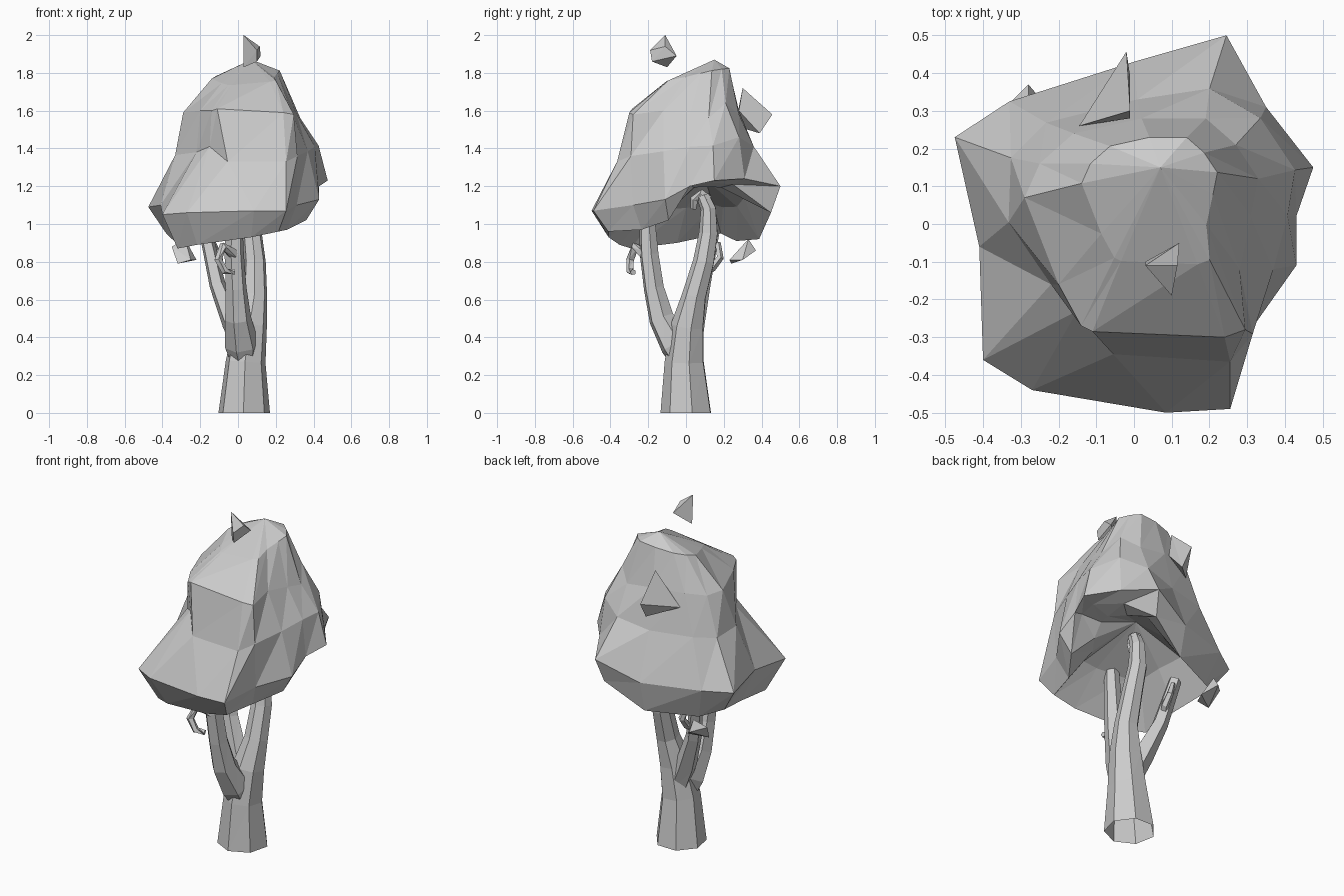
import bpy, bmesh, math
from mathutils import Vector


def finish(name, bm):
    bmesh.ops.recalc_face_normals(bm, faces=bm.faces)
    me = bpy.data.meshes.new(name)
    bm.to_mesh(me)
    bm.free()
    ob = bpy.data.objects.new(name, me)
    bpy.context.collection.objects.link(ob)
    return ob


def bridge(bm, a, b):
    n = len(a)
    for i in range(n):
        j = (i + 1) % n
        bm.faces.new((a[i], a[j], b[j]))
        bm.faces.new((a[i], b[j], b[i]))


def fan(bm, ring, tip):
    v = bm.verts.new(tip)
    for i in range(len(ring)):
        bm.faces.new((ring[i], ring[(i + 1) % len(ring)], v))


def limb(name, path, sides):
    """Faceted tube, open at its root; path holds (x, y, z, radius)."""
    bm = bmesh.new()
    pts = [Vector(p[:3]) for p in path]
    rings = []
    for k, p in enumerate(pts):
        t = (pts[min(k + 1, len(pts) - 1)] - pts[max(k - 1, 0)]).normalized()
        if k == 0 and p.z == 0:
            t = Vector((0, 0, 1))
        u = (Vector((1, 0, 0)) - t * t.x).normalized()
        w = t.cross(u)
        ring = []
        for i in range(sides):
            a = 2 * math.pi * i / sides + 0.2
            ring.append(bm.verts.new(p + path[k][3] * (u * math.cos(a) + w * math.sin(a))))
        rings.append(ring)
    for a, b in zip(rings, rings[1:]):
        bridge(bm, a, b)
    bm.faces.new(rings[-1])
    return finish(name, bm)


def chunk(name, pts):
    bm = bmesh.new()
    for p in pts:
        bm.verts.new(p)
    bmesh.ops.convex_hull(bm, input=bm.verts)
    return finish(name, bm)


# Trunk and main branches
limb("trunk", [(.032, .005, 0, .14), (.04, -.005, .27, .108), (.065, .01, .46, .09),
               (.09, .045, .62, .066), (.09, .095, .8, .058), (.075, .12, .95, .052),
               (.075, .12, 1.08, .042), (.07, .09, 1.15, .035)], 7)
limb("front_branch", [(.035, .0, .24, .06), (.02, -.05, .36, .09), (0, -.13, .5, .07),
                      (-.01, -.17, .66, .056), (-.02, -.195, .84, .052),
                      (-.02, -.21, 1.1, .04)], 6)
limb("left_branch", [(.04, .02, .32, .06), (-.03, .04, .48, .06), (-.11, .085, .68, .045),
                     (-.17, .14, .95, .036)], 5)

# Curled twigs
limb("front_twig", [(-.02, -.22, .84, .03), (-.08, -.27, .88, .024), (-.105, -.295, .81, .022),
                    (-.07, -.295, .75, .02), (-.02, -.28, .745, .016)], 5)
limb("top_twig", [(.075, .11, 1.12, .035), (.07, .08, 1.155, .03), (.06, .045, 1.13, .024),
                  (.05, .04, 1.08, .016)], 5)
limb("left_twig", [(-.13, .09, .74, .026), (-.1, .14, .77, .022), (-.1, .18, .82, .02),
                   (-.13, .17, .9, .014)], 5)

# Canopy profile rings, counter-clockwise from +x
rim = [(.43, .02, 1.2), (.475, .15, 1.23), (.35, .31, 1.24), (.245, .5, 1.2), (0, .43, 1.1),
       (-.33, .325, 1.1), (-.475, .23, 1.09), (-.41, -.06, 1.1), (-.4, -.36, 1.05),
       (-.27, -.44, 1.06), (.085, -.5, 1.07), (.255, -.49, 1.07), (.31, -.28, 1.1),
       (.43, -.11, 1.13)]
shoulder = [(.31, .02, 1.58), (.33, .12, 1.56), (.27, .21, 1.64), (.19, .28, 1.58),
            (.02, .28, 1.6), (-.16, .24, 1.6), (-.25, .16, 1.58), (-.29, .07, 1.59),
            (-.2, -.16, 1.6), (-.14, -.27, 1.6), (-.11, -.285, 1.61), (.24, -.3, 1.59),
            (.295, -.28, 1.58), (.28, -.12, 1.6)]
lip = [(.88, 1.21), (.82, 1.22), (.8, 1.21), (.9, 1.06), (.9, .92), (.82, .91), (.8, .95),
       (.8, .9), (.8, .87), (.8, .89), (.82, .93), (.84, .96), (.84, .97), (.84, 1.02)]
mid_scale = [1.1, 1.06, 1.08, .92, .93, .95, .9, .95, 1, 1, 1, 1.0, 1.04, 1.04]

rim = [Vector(p) for p in rim]
shoulder = [Vector(p) for p in shoulder]
lower = [Vector((p.x * s, p.y * s, z)) for p, (s, z) in zip(rim, lip)]
inner = [Vector((p.x * .62 + .03, p.y * .62 + .03, .35 * p.z + .77)) for p in lower]
mid = []
for a, b, s in zip(rim, shoulder, mid_scale):
    m = a.lerp(b, .5)
    mid.append(Vector((m.x * s, m.y * s, m.z + .02)))
# Recessed corner at the front left
mid[8:12] = [Vector((-.22, -.16, 1.38)), Vector((-.15, -.23, 1.41)),
             Vector((-.055, -.345, 1.33)), Vector((.255, -.365, 1.33))]
crown = []
for p in shoulder:
    q = p.lerp(Vector((.07, .16, 0)), .42)
    crown.append(Vector((q.x, q.y, 1.76 + .22 * q.y + .1 * q.x)))

bm = bmesh.new()
loops = [[bm.verts.new(p) for p in r] for r in (inner, lower, rim, mid, shoulder, crown)]
for a, b in zip(loops, loops[1:]):
    bridge(bm, a, b)
fan(bm, loops[0], (.07, .1, 1.24))
fan(bm, loops[-1], (.07, .15, 1.87))
finish("canopy", bm)

# Loose foliage chunks
chunk("top_leaf_chunk", [(.03, -.11, 2), (.12, -.05, 1.89), (.1, -.18, 1.86), (.03, -.1, 1.83),
                         (.115, -.11, 1.94), (.1, -.19, 1.92)])
chunk("back_leaf_chunk", [(-.01, .3, 1.72), (-.145, .26, 1.52), (-.02, .457, 1.58),
                          (-.01, .39, 1.48), (-.01, .28, 1.6)])
chunk("lower_leaf_chunk", [(-.35, .3, .88), (-.32, .24, .79), (-.22, .3, .81),
                           (-.28, .33, .92), (-.28, .37, .86), (-.25, .23, .81)])
